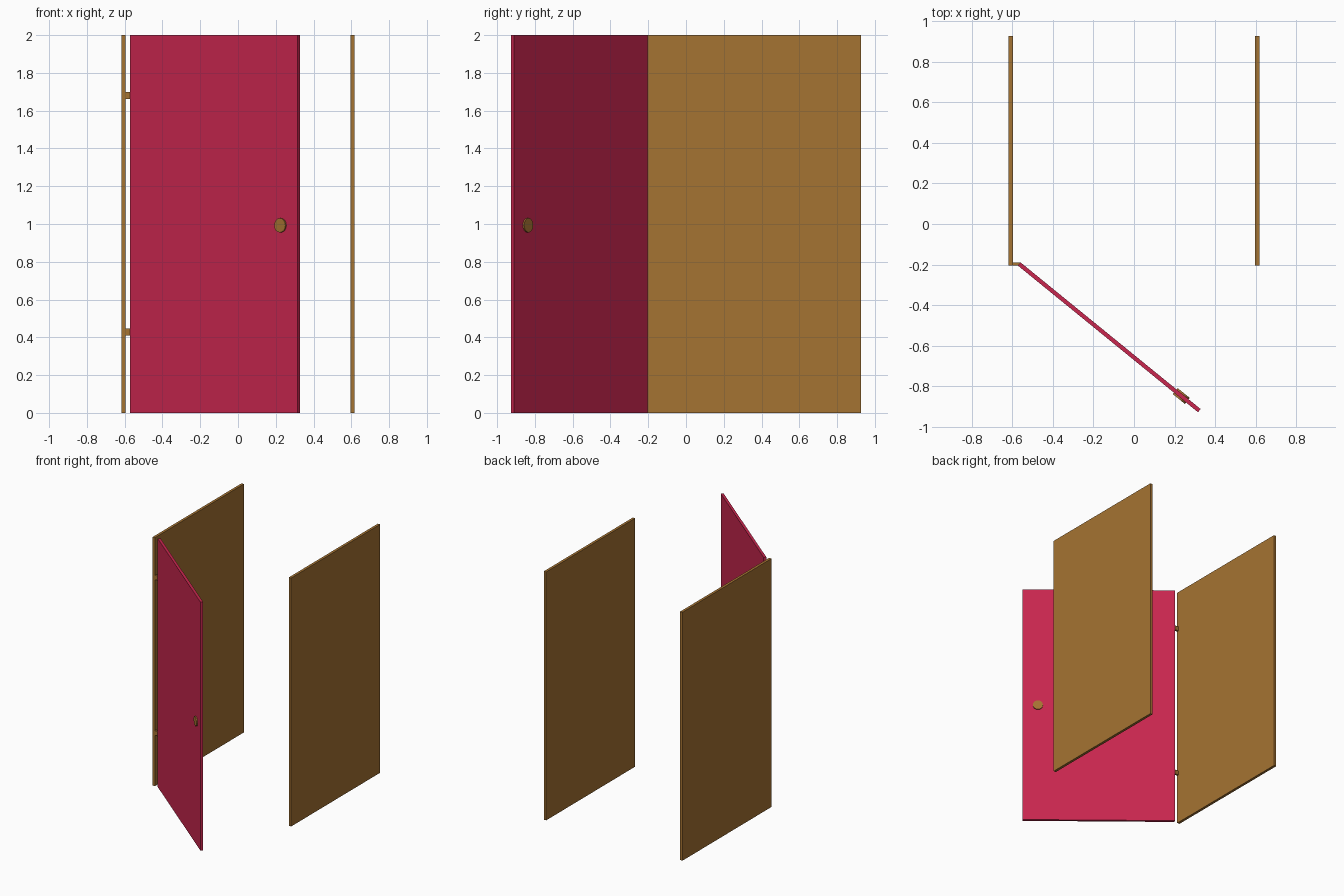
import bpy, bmesh, math
from mathutils import Matrix, Vector

if "Cube" in bpy.data.objects:
    bpy.data.objects.remove(bpy.data.objects["Cube"])


def srgb(r, g, b):
    return tuple(((c / 255 + 0.055) / 1.055) ** 2.4 for c in (r, g, b)) + (1.0,)


def material(name, rgb):
    m = bpy.data.materials.new(name)
    m.diffuse_color = srgb(*rgb)
    m.use_nodes = True
    m.node_tree.nodes["Principled BSDF"].inputs["Base Color"].default_value = m.diffuse_color
    return m


wood = material("brown wood", (165, 115, 50))
red = material("crimson paint", (200, 38, 78))


def finish(name, bm, mat):
    mesh = bpy.data.meshes.new(name)
    bm.to_mesh(mesh)
    bm.free()
    mesh.materials.append(mat)
    obj = bpy.data.objects.new(name, mesh)
    bpy.context.collection.objects.link(obj)
    return obj


def box(name, lo, hi, mat, frame=Matrix()):
    lo, hi = Vector(lo), Vector(hi)
    bm = bmesh.new()
    bmesh.ops.create_cube(bm, size=1, matrix=frame @ Matrix.Translation((lo + hi) / 2)
                          @ Matrix.Diagonal((*(hi - lo), 1)))
    return finish(name, bm, mat)


# side walls
for name, x in (("left_wall", -0.607), ("right_wall", 0.607)):
    box(name, (x - 0.0105, -0.205, 0), (x + 0.0105, 0.927, 2), wood)

# open door, swung about its front inner corner (local x runs along the door)
door_frame = Matrix.Translation((-0.572, -0.205, 0)) @ Matrix.Rotation(math.radians(-39.15), 4, 'Z')
box("door", (0, 0, 0), (1.144, 0.0205, 2), red, door_frame)

# hinges between left wall and door
for name, z in (("lower_hinge", 0.428), ("upper_hinge", 1.68)):
    box(name, (-0.6, -0.205, z - 0.018), (-0.56, -0.19, z + 0.018), wood)

# knob disc passing through the door
bm = bmesh.new()
bmesh.ops.create_cone(bm, cap_ends=True, segments=16, radius1=0.038, radius2=0.038, depth=0.038,
                      matrix=door_frame @ Matrix.Translation((1.03, 0.01, 0.993))
                      @ Matrix.Rotation(math.pi / 2, 4, 'X'))
finish("knob", bm, wood)
